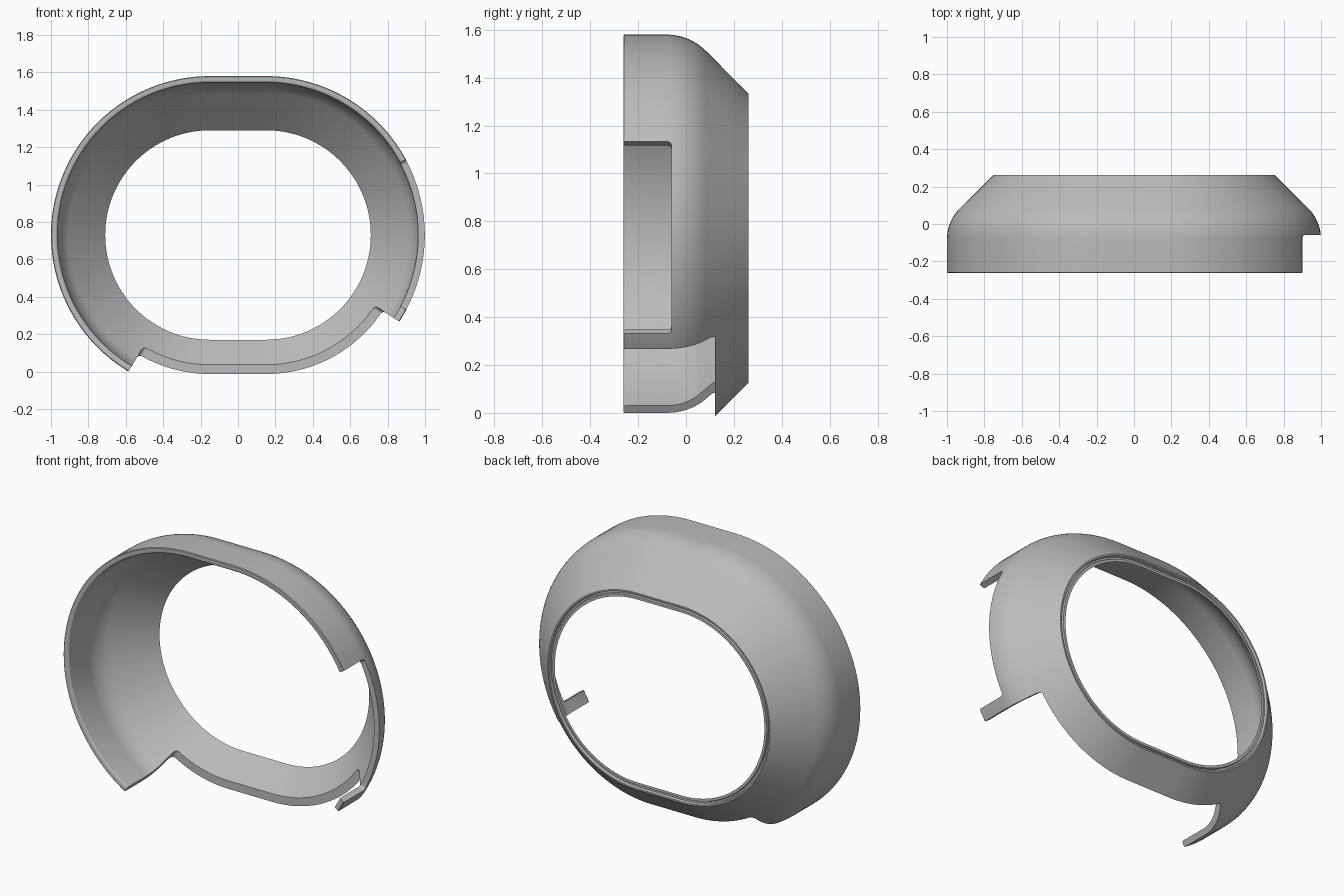
import bpy, bmesh
from math import sin, cos, pi, radians

if "Cube" in bpy.data.objects:
    bpy.data.objects.remove(bpy.data.objects["Cube"])

HALF, CZ = 0.15, 0.73      # half straight length and centre height of the stadium
FRONT, BACK = -0.262, 0.262

grey = bpy.data.materials.new("mid grey")
grey.use_nodes = True
grey.diffuse_color = (0.5, 0.5, 0.5, 1)
grey.node_tree.nodes["Principled BSDF"].inputs["Base Color"].default_value = (0.5, 0.5, 0.5, 1)


def make_object(name, bm):
    bmesh.ops.recalc_face_normals(bm, faces=bm.faces)
    mesh = bpy.data.meshes.new(name)
    bm.to_mesh(mesh)
    bm.free()
    mesh.materials.append(grey)
    obj = bpy.data.objects.new(name, mesh)
    bpy.context.collection.objects.link(obj)
    return obj


def arc(y, r, radius, start, end, steps):
    """Points (y, r) on an arc; angle 0 points outwards, 90 to the back."""
    angles = [radians(start + (end - start) * i / steps) for i in range(steps + 1)]
    return [(y + radius * sin(a), r + radius * cos(a)) for a in angles]


def wedge(name, low, high, side_low, side_high, end_y, round_r):
    """Cutter between two radial planes, open to the front, with rounded back corners."""
    far = 2.5
    a, b = radians(low), radians(high)
    points = [(side_low * HALF, CZ),
              (side_low * HALF + far * cos(a), CZ + far * sin(a)),
              (side_high * HALF + far * cos(b), CZ + far * sin(b))]
    if side_low != side_high:
        points.append((side_high * HALF, CZ))
    bm = bmesh.new()
    near = [bm.verts.new((x, -1, z)) for x, z in points]
    back = [bm.verts.new((x, end_y, z)) for x, z in points]
    bm.faces.new(near)
    bm.faces.new(back[::-1])
    n = len(points)
    for i in range(n):
        j = (i + 1) % n
        bm.faces.new((near[i], back[i], back[j], near[j]))
    edges = [bm.edges.get((back[0], back[1])), bm.edges.get((back[2], back[3 % n]))]
    bmesh.ops.bevel(bm, geom=edges, offset=round_r, segments=5, profile=0.5, affect='EDGES')
    cutter = make_object(name, bm)
    cutter.hide_render = True
    return cutter


# Wall cross-section: outside front to back, grooved back rim, inside back to front
section = [(FRONT, 0.846), (FRONT + 0.004, 0.85)]
section += arc(-0.08, 0.62, 0.23, 0, 45, 10)
section += [(BACK, 0.603), (BACK, 0.594), (0.246, 0.590), (0.246, 0.580),
            (0.255, 0.576), (0.255, 0.56)]
section += arc(-0.08, 0.62, 0.195, 45, 0, 10)
section += arc(FRONT + 0.012, 0.827, 0.012, 180, 270, 4)

# Sweep the section round the stadium outline
STEPS = 56
path = []
for side, start in ((1, -pi / 2), (-1, pi / 2)):
    path += [(side * HALF, start + pi * i / STEPS) for i in range(STEPS + 1)]
bm = bmesh.new()
rings = [[bm.verts.new((cx + r * cos(a), y, CZ + r * sin(a))) for y, r in section]
         for cx, a in path]
for i, ring in enumerate(rings):
    following = rings[(i + 1) % len(rings)]
    for k in range(len(section)):
        m = (k + 1) % len(section)
        bm.faces.new((ring[k], ring[m], following[m], following[k]))
shell = make_object("shell_ring", bm)

# Bottom opening and side notch, leaving a slim prong between them
cutters = [wedge("bottom_cutter", -120.8, -33, -1, 1, 0.122, 0.02),
           wedge("side_cutter", -28, 28.4, 1, 1, -0.06, 0.02)]
for cutter in cutters:
    mod = shell.modifiers.new(cutter.name, 'BOOLEAN')
    mod.operation = 'DIFFERENCE'
    mod.solver = 'EXACT'
    mod.object = cutter

bpy.context.view_layer.update()
graph = bpy.context.evaluated_depsgraph_get()
cut_mesh = bpy.data.meshes.new_from_object(shell.evaluated_get(graph))
shell.modifiers.clear()
shell.data = cut_mesh
for cutter in cutters:
    bpy.data.objects.remove(cutter)
cut_mesh.materials.clear()
cut_mesh.materials.append(grey)
for face in cut_mesh.polygons:
    face.material_index = 0

# Smooth curves, crisp edges
bpy.ops.object.select_all(action='DESELECT')
shell.select_set(True)
bpy.context.view_layer.objects.active = shell
bpy.ops.object.shade_smooth_by_angle(angle=radians(30))
